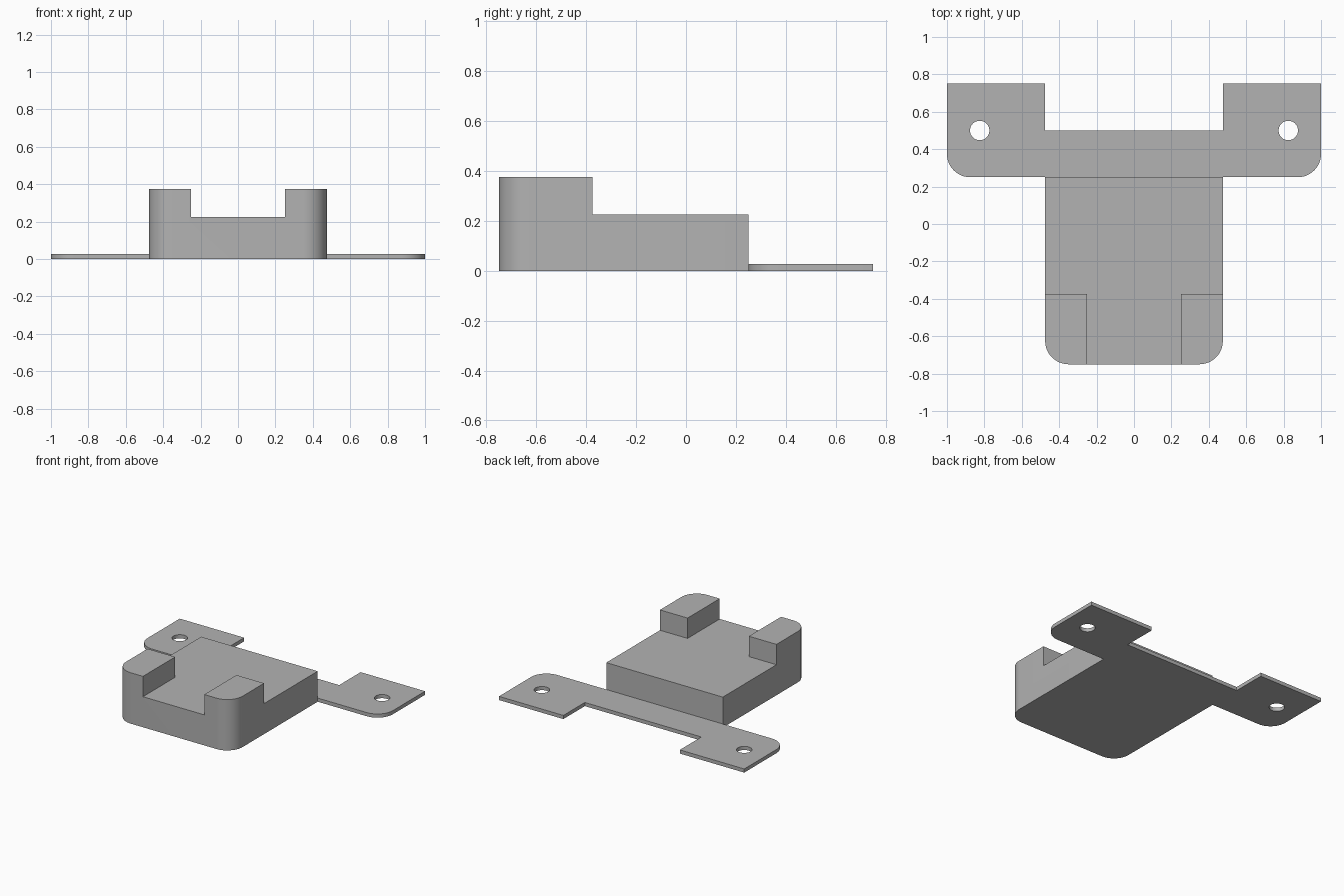
import bpy, bmesh, math

if "Cube" in bpy.data.objects:
    bpy.data.objects.remove(bpy.data.objects["Cube"])

GREY = (0.45, 0.45, 0.45, 1)
grey = bpy.data.materials.new("plain grey")
grey.use_nodes = True
grey.diffuse_color = GREY
grey.node_tree.nodes["Principled BSDF"].inputs["Base Color"].default_value = GREY


def arc(cx, cy, r, start, end, steps):
    """Points along an arc, angles in degrees."""
    angles = [math.radians(start + (end - start) * i / steps) for i in range(steps + 1)]
    return [(cx + r * math.cos(a), cy + r * math.sin(a)) for a in angles]


def prism(name, outline, z0, z1):
    """Counter-clockwise outline raised from z0 to z1."""
    bm = bmesh.new()
    base = bm.faces.new([bm.verts.new((x, y, z0)) for x, y in outline])
    top = bmesh.ops.extrude_face_region(bm, geom=[base], use_keep_orig=True)["geom"]
    for v in top:
        if isinstance(v, bmesh.types.BMVert):
            v.co.z = z1
    bmesh.ops.recalc_face_normals(bm, faces=bm.faces)
    mesh = bpy.data.meshes.new(name)
    bm.to_mesh(mesh)
    bm.free()
    mesh.materials.append(grey)
    ob = bpy.data.objects.new(name, mesh)
    bpy.context.collection.objects.link(ob)
    return ob


def activate(ob):
    bpy.ops.object.select_all(action="DESELECT")
    ob.select_set(True)
    bpy.context.view_layer.objects.active = ob


def cut(ob, cutter):
    cutter.hide_render = True
    mod = ob.modifiers.new("cut", "BOOLEAN")
    mod.operation = "DIFFERENCE"
    mod.solver = "EXACT"
    mod.object = cutter
    activate(ob)
    bpy.ops.object.modifier_apply(modifier=mod.name)
    bpy.data.objects.remove(cutter)


HALF, FRONT, JOIN, R = 0.475, -0.75, 0.25, 0.125

# Body block with rounded front corners
body = prism("body_block",
             arc(-HALF + R, FRONT + R, R, 180, 270, 12)
             + arc(HALF - R, FRONT + R, R, 270, 360, 12)
             + [(HALF, JOIN), (-HALF, JOIN)], 0, 0.375)

# Lower the deck, leaving two raised corner posts
cut(body, prism("deck_cutter",
                [(-0.25, -1), (0.25, -1), (0.25, -0.375), (1, -0.375),
                 (1, 1), (-1, 1), (-1, -0.375), (-0.25, -0.375)], 0.225, 0.6))

# Thin mounting strap with two ears
strap = prism("mounting_strap",
              arc(-1 + R, JOIN + R, R, 180, 270, 12)
              + arc(1 - R, JOIN + R, R, 270, 360, 12)
              + [(1, 0.75), (HALF, 0.75), (HALF, 0.5),
                 (-HALF, 0.5), (-HALF, 0.75), (-1, 0.75)], 0, 0.027)

# Screw holes
for side in (-1, 1):
    circle = arc(side * 0.825, 0.5, 0.052, 0, 360, 32)[:-1]
    cut(strap, prism("hole_cutter", circle, -0.1, 0.1))

for ob in (body, strap):
    activate(ob)
    bpy.ops.object.shade_smooth_by_angle(angle=math.radians(30))
